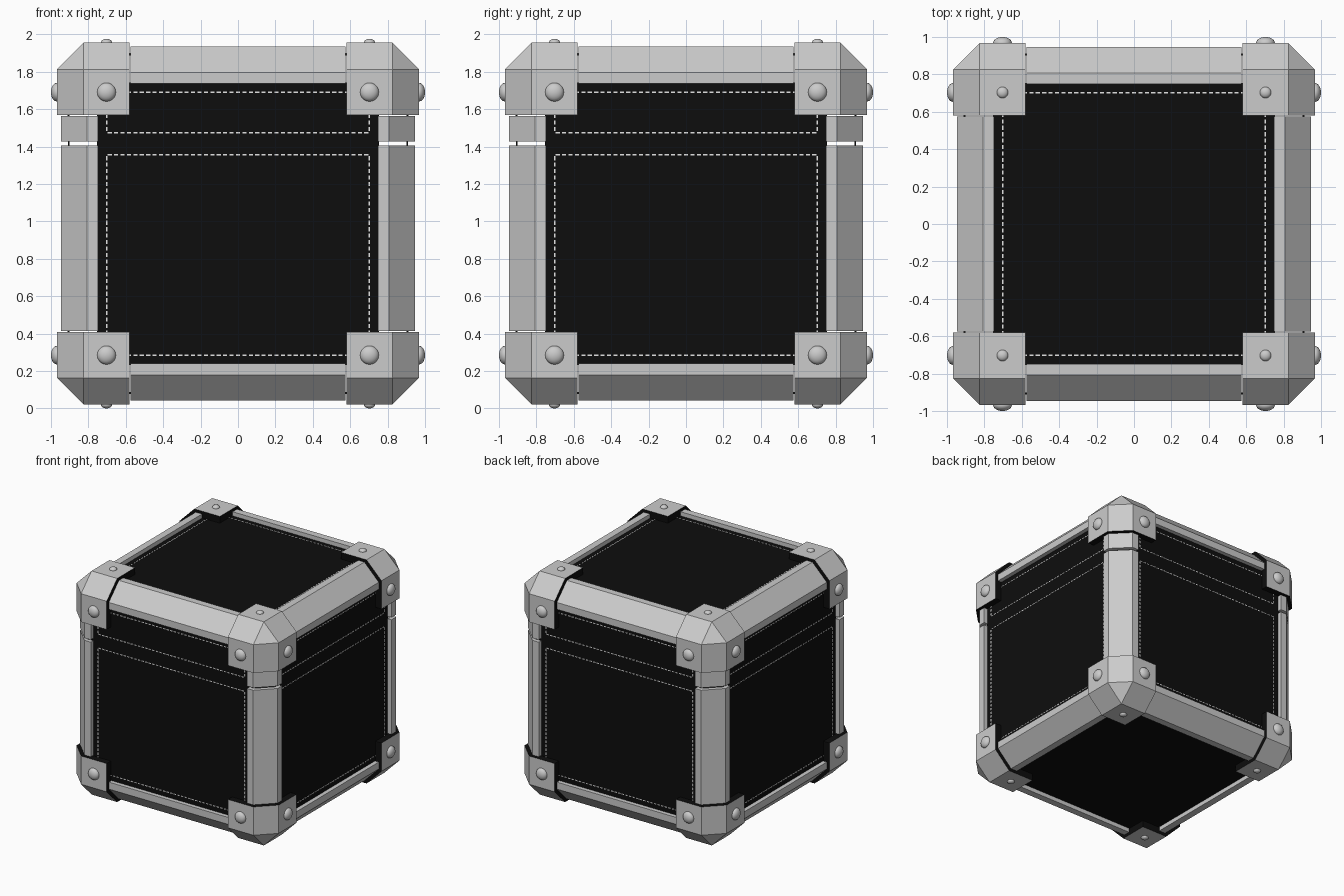
import bpy, bmesh, math
from itertools import product
from mathutils import Matrix, Vector

cube = bpy.data.objects.get("Cube")
if cube:
    bpy.data.objects.remove(cube, do_unlink=True)

MID = 0.988                       # height of the case centre
LIFT = Matrix.Translation((0, 0, MID))
SHELL, EDGE, PANEL = 0.968, 0.946, 0.91
REACH, RIVET = 0.58, 0.703


def material(name, value):
    m = bpy.data.materials.new(name)
    m.use_nodes = True
    color = (value, value, value, 1)
    m.diffuse_color = color
    m.node_tree.nodes["Principled BSDF"].inputs["Base Color"].default_value = color
    return m


METAL = material("brushed metal", 0.6)
BLACK = material("black leather", 0.004)
THREAD = material("white thread", 0.8)


def finish(name, bm, *mats, smooth=False):
    bm.transform(LIFT)
    mesh = bpy.data.meshes.new(name)
    bm.to_mesh(mesh)
    bm.free()
    for m in mats:
        mesh.materials.append(m)
    for p in mesh.polygons:
        p.use_smooth = smooth
    obj = bpy.data.objects.new(name, mesh)
    bpy.context.collection.objects.link(obj)
    return obj


def thicken(obj, depth, rim=0):
    mod = obj.modifiers.new("thickness", "SOLIDIFY")
    mod.thickness = depth
    mod.use_even_offset = True
    mod.material_offset_rim = rim


def add_box(bm, size, pos, frame):
    m = frame @ Matrix.Translation(pos) @ Matrix.Diagonal((*size, 1))
    bmesh.ops.create_cube(bm, size=1, matrix=m)


# Each side is laid out as a front facing -y, then turned into place
quarter = math.pi / 2
SIDES = {n: Matrix.Rotation(k * quarter, 4, "Z")
         for k, n in enumerate(("front", "left", "back", "right"))}
SIDES["top"] = Matrix.Rotation(-quarter, 4, "X")
SIDES["bottom"] = Matrix.Rotation(quarter, 4, "X")


def stitch_rect(bm, frame, low, high):
    """Dashed seam around a rectangle on one panel."""
    pitch, dash, width, y = 0.034, 0.022, 0.008, -PANEL - 0.001
    count = round(2 * RIVET / pitch)
    for i in range(count):
        x = -RIVET + (i + 0.5) * 2 * RIVET / count
        for z in (low, high):
            add_box(bm, (dash, 0.004, width), (x, y, z), frame)
    count = round((high - low) / pitch)
    for i in range(count):
        z = low + (i + 0.5) * (high - low) / count
        for x in (-RIVET, RIVET):
            add_box(bm, (width, 0.004, dash), (x, y, z), frame)


# Panels, seams and rivets
for side, frame in SIDES.items():
    bm = bmesh.new()
    add_box(bm, (1.51, 0.01, 1.51), (0, 0.005 - PANEL, 0), frame)
    finish(side + "_panel", bm, BLACK)

    upright = side not in ("top", "bottom")
    if side != "bottom":
        bm = bmesh.new()
        for low, high in ([(0.487, RIVET), (-RIVET, 0.367)] if upright
                          else [(-RIVET, RIVET)]):
            stitch_rect(bm, frame, low, high)
        finish(side + "_stitching", bm, THREAD)

    radius, height = (0.05, 0.032) if upright else (0.03, 0.02)
    bm = bmesh.new()
    for x, z in product((-RIVET, RIVET), repeat=2):
        m = (frame @ Matrix.Translation((x, -SHELL, z))
             @ Matrix.Diagonal((radius, height, radius, 1))
             @ Matrix.Rotation(quarter, 4, "X"))
        bmesh.ops.create_uvsphere(bm, u_segments=20, v_segments=12, radius=1, matrix=m)
    finish(side + "_rivets", bm, METAL, smooth=True)

# Corner guards: one octant of a chamfered box, with dark rims
for sx, sy, sz in product((-1, 1), repeat=3):
    bm = bmesh.new()
    bmesh.ops.create_cube(bm, size=2 * SHELL)
    bmesh.ops.bevel(bm, geom=bm.edges[:], offset=0.143, segments=1,
                    affect="EDGES", offset_type="OFFSET")
    for no in (Vector((sx, 0, 0)), Vector((0, sy, 0)), Vector((0, 0, sz))):
        bmesh.ops.bisect_plane(bm, geom=bm.verts[:] + bm.edges[:] + bm.faces[:],
                               plane_co=no * REACH, plane_no=no, clear_inner=True)
    name = "_".join(("top" if sz > 0 else "bottom", "back" if sy > 0 else "front",
                     "left" if sx > 0 else "right", "corner_guard"))
    thicken(finish(name, bm, METAL, BLACK), SHELL - PANEL, rim=1)


def edge_strip(name, axis, sa, sb, low, high):
    """Chamfered angle strip running along one axis."""
    bm = bmesh.new()
    a, b = (axis + 1) % 3, (axis + 2) % 3
    profile = ((0.748, EDGE), (0.808, EDGE), (EDGE, 0.808), (EDGE, 0.748))
    rows = []
    for t in (low, high):
        row = []
        for p, q in profile:
            co = Vector()
            co[axis], co[a], co[b] = t, p * sa, q * sb
            row.append(bm.verts.new(co))
        rows.append(row)
    lo, hi = rows
    for i in range(len(profile) - 1):
        bm.faces.new((lo[i], lo[i + 1], hi[i + 1], hi[i]))
    bm.normal_update()
    bmesh.ops.reverse_faces(bm, faces=[
        f for f in bm.faces if f.normal.dot(f.calc_center_median()) < 0])
    thicken(finish(name, bm, METAL), EDGE - PANEL)


# Edge strips; the upright ones are split between lid and base
END = REACH - 0.005
for sa, sb in product((-1, 1), repeat=2):
    depth, level = ("back" if sa > 0 else "front"), ("top" if sb > 0 else "bottom")
    edge_strip(f"{level}_{depth}_edge", 0, sa, sb, -END, END)
    level, hand = ("top" if sa > 0 else "bottom"), ("left" if sb > 0 else "right")
    edge_strip(f"{level}_{hand}_edge", 1, sa, sb, -END, END)
    hand, depth = ("left" if sa > 0 else "right"), ("back" if sb > 0 else "front")
    edge_strip(f"lid_{depth}_{hand}_edge", 2, sa, sb, 0.438, END)
    edge_strip(f"base_{depth}_{hand}_edge", 2, sa, sb, -END, 0.417)
